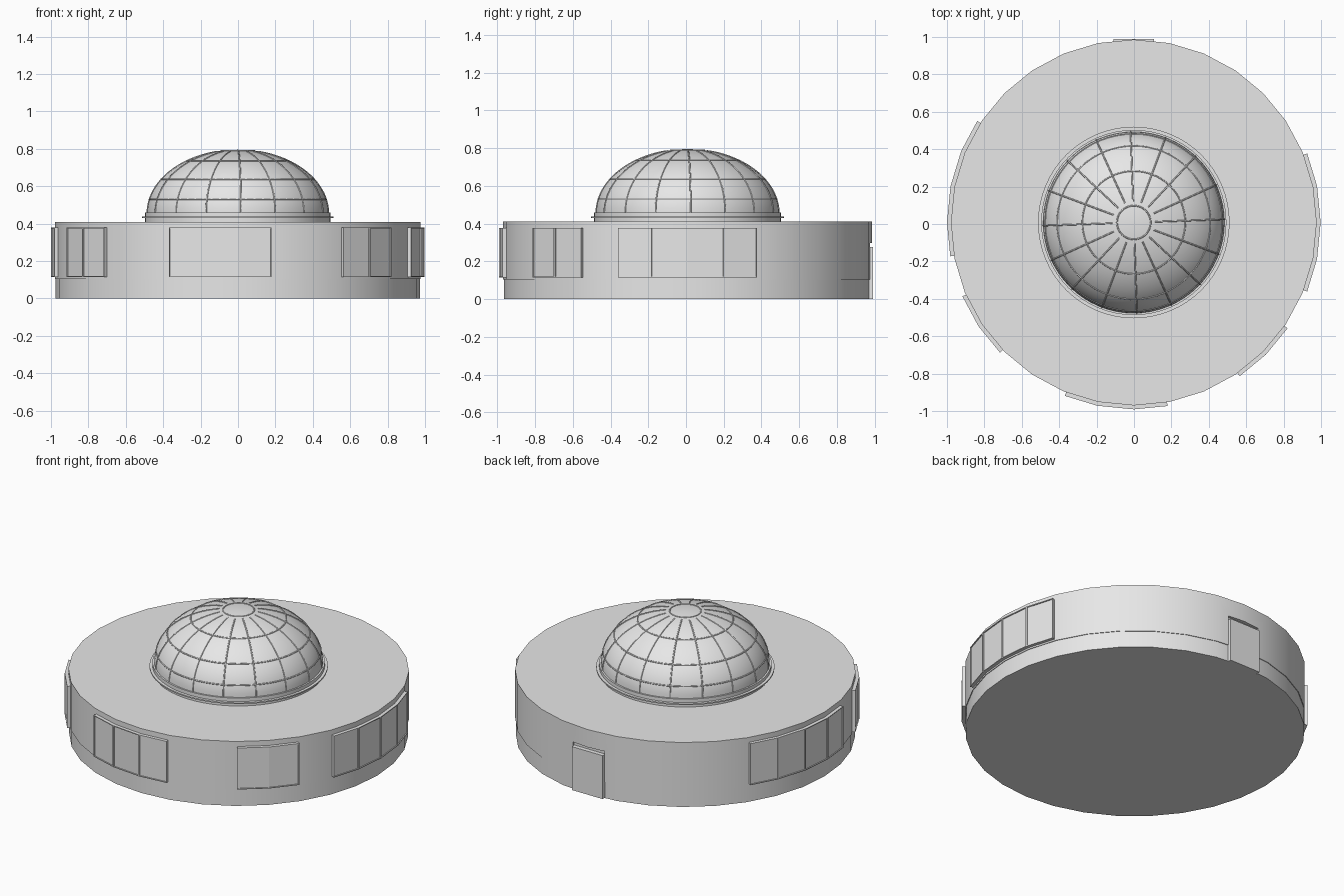
import bpy, bmesh
from math import sin, cos, radians, pi, sqrt

if "Cube" in bpy.data.objects:
    bpy.data.objects.remove(bpy.data.objects["Cube"], do_unlink=True)

CENTRE = (-0.001, 0.008, 0)
STEP = 2 * pi / 32          # one facet of the drum wall
DRUM_R = 0.978
DOME_R, DOME_Z, DOME_H = 0.485, 0.455, 0.34

grey = bpy.data.materials.new("plain_grey")
grey.use_nodes = True
grey.diffuse_color = (0.8, 0.8, 0.8, 1)
grey.node_tree.nodes["Principled BSDF"].inputs["Base Color"].default_value = (0.8, 0.8, 0.8, 1)


def add_object(name, data):
    ob = bpy.data.objects.new(name, data)
    ob.location = CENTRE
    data.materials.append(grey)
    bpy.context.collection.objects.link(ob)
    return ob


def add_mesh(name, bm, smooth=False):
    bmesh.ops.recalc_face_normals(bm, faces=bm.faces)
    me = bpy.data.meshes.new(name)
    bm.to_mesh(me)
    bm.free()
    ob = add_object(name, me)
    if smooth:
        bpy.ops.object.select_all(action='DESELECT')
        ob.select_set(True)
        bpy.context.view_layer.objects.active = ob
        bpy.ops.object.shade_smooth_by_angle(angle=radians(30))
    return ob


def lathe(name, profile, sides):
    """Closed solid turned from (radius, height) points, capped at both ends."""
    bm = bmesh.new()
    rings = [[bm.verts.new((r * cos(2 * pi * i / sides), r * sin(2 * pi * i / sides), z))
              for i in range(sides)] for r, z in profile]
    for low, high in zip(rings, rings[1:]):
        for i in range(sides):
            j = (i + 1) % sides
            bm.faces.new((low[i], low[j], high[j], high[i]))
    bm.faces.new(rings[0])
    bm.faces.new(rings[-1])
    return add_mesh(name, bm, True)


def box(name, x0, x1, y0, y1, z0, z1):
    bm = bmesh.new()
    bmesh.ops.create_cube(bm, size=1)
    for v in bm.verts:
        v.co = (x1 if v.co.x > 0 else x0, y1 if v.co.y > 0 else y0, z1 if v.co.z > 0 else z0)
    return add_mesh(name, bm)


def facet_block(bm, k, t0, t1, r0, r1, z0, z1):
    """Flat block lying on wall facet k, between fractions t0 and t1 of its width."""
    def point(t, r, z):
        a, b = k * STEP, (k + 1) * STEP
        return bm.verts.new((r * (cos(a) * (1 - t) + cos(b) * t),
                             r * (sin(a) * (1 - t) + sin(b) * t), z))
    low, high = [[point(t0, r0, z), point(t1, r0, z), point(t1, r1, z), point(t0, r1, z)]
                 for z in (z0, z1)]
    bm.faces.new(low)
    bm.faces.new(high)
    for i in range(4):
        j = (i + 1) % 4
        bm.faces.new((low[i], low[j], high[j], high[i]))


# Drum body with a faint plinth line and a door recess
drum = lathe("drum_body", [(0.974, 0), (0.974, 0.105), (DRUM_R, 0.105), (DRUM_R, 0.41)], 32)
cutter = box("door_recess_cutter", -0.112, 0.112, 0.955, 1.1, -0.1, 0.298)
cutter.hide_render = True
cutter.hide_viewport = True
recess = drum.modifiers.new("door_recess", 'BOOLEAN')
recess.operation = 'DIFFERENCE'
recess.solver = 'EXACT'
recess.object = cutter
box("door", -0.108, 0.108, 0.95, 0.982, 0, 0.275)

# Wall windows: first and last facet line of each
windows = {"front_window": (-10, -7), "front_left_window": (-5, -3), "left_window": (-2, 2),
           "right_window": (13, 17), "front_right_window": (-14, -12)}
Z0, Z1 = 0.115, 0.378
for name, (first, last) in windows.items():
    panes, frame = bmesh.new(), bmesh.new()
    for k in range(first, last):
        start = 0.07 if k == first else 0
        end = 0.93 if k == last - 1 else 1
        facet_block(panes, k, start, end, 0.965, 0.993, Z0, Z1)
        # thin mullions and rails standing just proud of the glass
        facet_block(frame, k, start, start + 0.025, 0.965, 0.999, Z0, Z1)
        facet_block(frame, k, end - 0.025, end, 0.965, 0.999, Z0, Z1)
        for z in (Z0, Z1 - 0.005):
            facet_block(frame, k, start, end, 0.965, 0.999, z, z + 0.005)
    add_mesh(name + "_panes", panes)
    add_mesh(name + "_frame", frame)

# Dome seat
lathe("dome_collar", [(0.495, 0.405), (0.495, 0.43), (0.512, 0.43), (0.512, 0.438),
                      (0.495, 0.438), (0.495, 0.46)], 64)


def dome_height(r):
    return DOME_Z + DOME_H * sqrt(max(0, 1 - (r / DOME_R) ** 2))


# Dome shell
arc = [(DOME_R * cos(pi / 2 * i / 20), DOME_Z + DOME_H * sin(pi / 2 * i / 20)) for i in range(20)]
lathe("dome_shell", arc + [(0.004, DOME_Z + DOME_H)], 64)

# Dome lattice: ribs and hoops as fine rods
lattice = bpy.data.curves.new("dome_lattice", 'CURVE')
lattice.dimensions = '3D'
lattice.bevel_depth = 0.004
lattice.bevel_resolution = 1


def rod(points, cyclic=False):
    spline = lattice.splines.new('POLY')
    spline.points.add(len(points) - 1)
    for p, co in zip(spline.points, points):
        p.co = (*co, 1)
    spline.use_cyclic_u = cyclic


def hoop(r):
    z = dome_height(r)
    rod([(r * cos(2 * pi * i / 64), r * sin(2 * pi * i / 64), z) for i in range(64)], True)


for n in range(16):
    a = 2 * pi * n / 16 + radians(2)
    rod([(r * cos(a), r * sin(a), z) for r, z in arc if r > 0.08])
for r in (0.09, 0.275, 0.41, 0.473):
    hoop(r)
add_object("dome_lattice", lattice)
